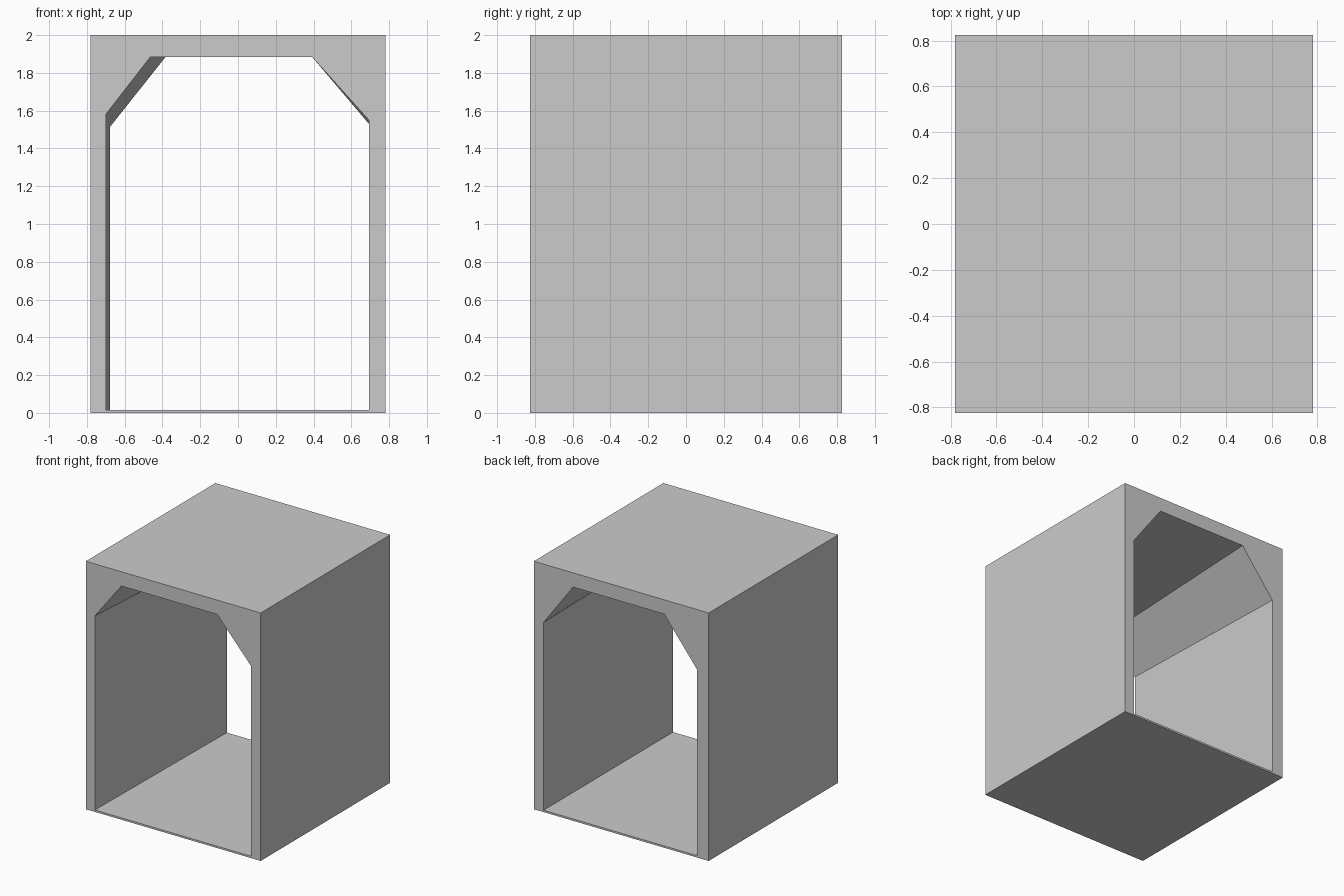
import bpy
import bmesh

if "Cube" in bpy.data.objects:
    bpy.data.objects.remove(bpy.data.objects["Cube"])

HX, HY, H = 0.78, 0.825, 2.0
FLOOR, CEIL = 0.015, 1.885

# Opening outlines (x, z): bottom left, chamfer left, top left, top right, chamfer right, bottom right
front_opening = [(-0.70, FLOOR), (-0.70, 1.58), (-0.463, CEIL),
                 (0.392, CEIL), (0.693, 1.55), (0.693, FLOOR)]
back_opening = [(-0.677, FLOOR), (-0.677, 1.515), (-0.383, CEIL),
                (0.43, CEIL), (0.693, 1.53), (0.693, FLOOR)]
outline = [(-HX, 0), (-HX, H), (HX, H), (HX, 0)]

bm = bmesh.new()


def loop(points, y):
    return [bm.verts.new((x, y, z)) for x, z in points]


def bridge(a, b):
    for i in range(len(a)):
        j = (i + 1) % len(a)
        bm.faces.new((a[i], a[j], b[j], b[i]))


def end_frame(o, p):
    # Four border faces around the opening
    bm.faces.new((o[0], o[1], p[2], p[1], p[0]))
    bm.faces.new((o[1], o[2], p[3], p[2]))
    bm.faces.new((o[2], o[3], p[5], p[4], p[3]))
    bm.faces.new((o[3], o[0], p[0], p[5]))


# Outer shell, tunnel lining and both end frames
outer_front, outer_back = loop(outline, -HY), loop(outline, HY)
inner_front, inner_back = loop(front_opening, -HY), loop(back_opening, HY)
bridge(outer_front, outer_back)
bridge(inner_front, inner_back)
end_frame(outer_front, inner_front)
end_frame(outer_back, inner_back)
bmesh.ops.recalc_face_normals(bm, faces=bm.faces)

mesh = bpy.data.meshes.new("tunnel_block")
bm.to_mesh(mesh)
bm.free()
bpy.context.collection.objects.link(bpy.data.objects.new("tunnel_block", mesh))
